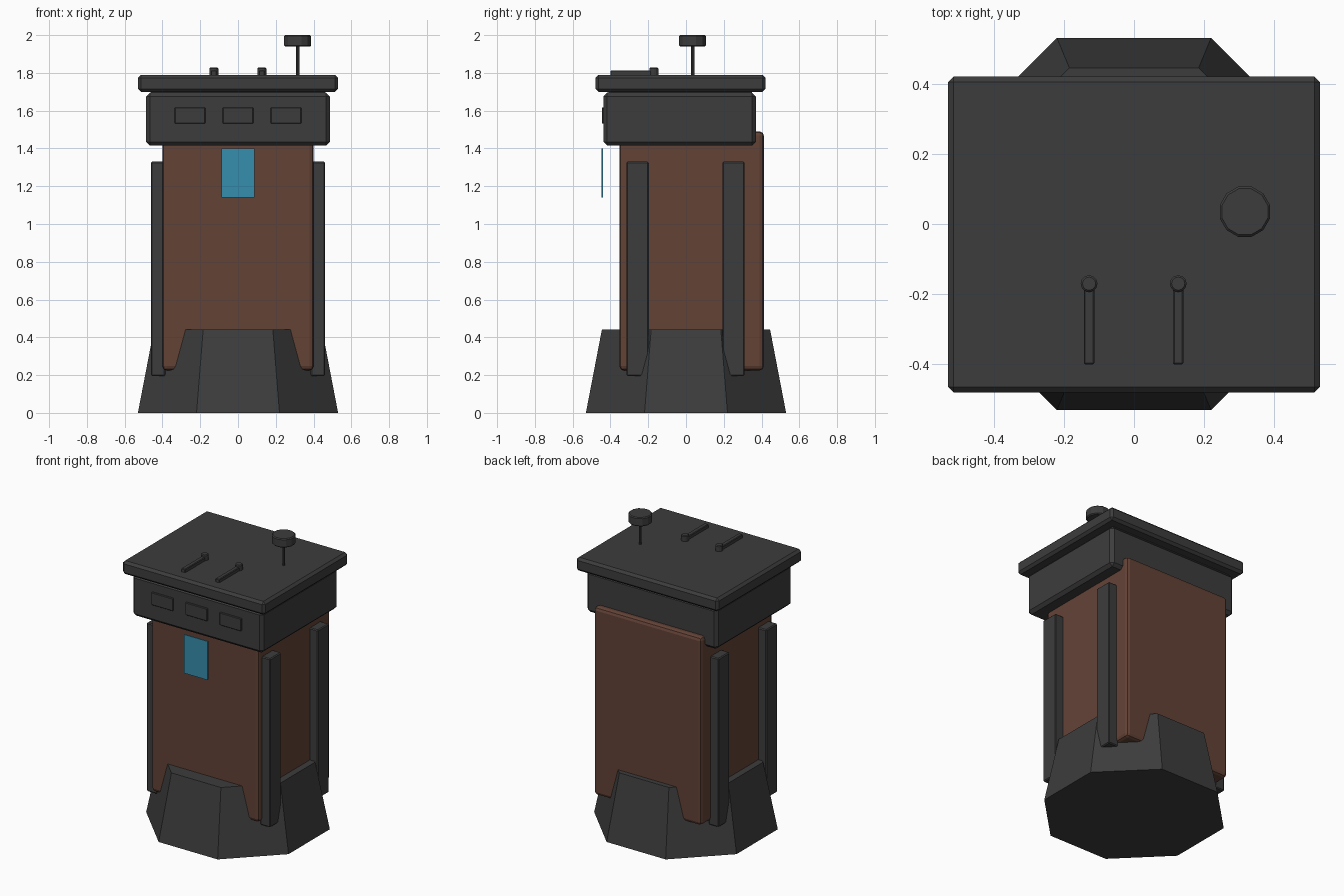
import bpy, bmesh, math
from mathutils import Matrix, Vector

if "Cube" in bpy.data.objects:
    bpy.data.objects.remove(bpy.data.objects["Cube"])


def material(name, rgb):
    m = bpy.data.materials.new(name)
    m.diffuse_color = (*rgb, 1)
    m.use_nodes = True
    m.node_tree.nodes["Principled BSDF"].inputs["Base Color"].default_value = m.diffuse_color
    return m


GREY = material("dark grey", (0.046, 0.046, 0.046))
BROWN = material("rust brown", (0.125, 0.055, 0.037))
BLUE = material("screen blue", (0.037, 0.27, 0.42))


def finish(name, bm, mat, bevel=0.0, segments=1):
    if bevel:
        bmesh.ops.bevel(bm, geom=bm.edges[:], offset=bevel, segments=segments,
                        profile=0.5, affect='EDGES')
    bmesh.ops.recalc_face_normals(bm, faces=bm.faces[:])
    me = bpy.data.meshes.new(name)
    bm.to_mesh(me)
    bm.free()
    me.materials.append(mat)
    ob = bpy.data.objects.new(name, me)
    bpy.context.collection.objects.link(ob)
    return ob


def box(name, x, y, z, mat, bevel=0.0, segments=1):
    """Box from (min, max) ranges."""
    bm = bmesh.new()
    bmesh.ops.create_cube(bm, size=1)
    for v in bm.verts:
        v.co = Vector([a + (b - a) * (c + 0.5) for (a, b), c in zip((x, y, z), v.co)])
    return finish(name, bm, mat, bevel, segments)


def prism(name, x, y, z, r1, r2, sides, mat, turn=0.0, bevel=0.0):
    """Upright cylinder or frustum between the z range."""
    bm = bmesh.new()
    bmesh.ops.create_cone(bm, cap_ends=True, segments=sides, radius1=r1, radius2=r2,
                          depth=z[1] - z[0])
    bmesh.ops.transform(bm, verts=bm.verts[:],
                        matrix=Matrix.Translation((x, y, sum(z) / 2)) @ Matrix.Rotation(turn, 4, 'Z'))
    if bevel:
        rims = [e for e in bm.edges if abs(e.verts[0].co.z - e.verts[1].co.z) < 1e-5]
        bmesh.ops.bevel(bm, geom=rims, offset=bevel, segments=1, affect='EDGES')
    return finish(name, bm, mat)


# octagonal base, flats facing the axes
k = 1 / math.cos(math.pi / 8)
prism("base", 0, 0, (0, 0.442), 0.53 * k, 0.445 * k, 8, GREY, math.pi / 8)

# main body, head and roof
box("body", (-0.40, 0.40), (-0.352, 0.412), (0.225, 1.49), BROWN, 0.022, 2)
box("head", (-0.487, 0.487), (-0.437, 0.37), (1.415, 1.695), GREY, 0.02)
box("roof", (-0.53, 0.53), (-0.48, 0.42), (1.70, 1.79), GREY, 0.016)
box("roof_neck", (-0.46, 0.46), (-0.41, 0.35), (1.69, 1.71), GREY)

# four side posts
for side in (-1, 1):
    for label, y in (("front", (-0.315, -0.197)), ("back", (0.192, 0.31))):
        box(f"{label}_post", sorted((side * 0.385, side * 0.46)), y, (0.195, 1.33), GREY, 0.006)

# head panels and floating blue screen
for x in (-0.254, 0, 0.254):
    box("head_panel", (x - 0.081, x + 0.081), (-0.446, -0.42), (1.532, 1.618), GREY, 0.004)
box("screen", (-0.087, 0.087), (-0.448, -0.440), (1.14, 1.40), BLUE)

# roof rods with end knobs
for x in (-0.128, 0.126):
    box("roof_rod", (x - 0.015, x + 0.015), (-0.40, -0.17), (1.78, 1.813), GREY, 0.004)
    prism("rod_knob", x, -0.17, (1.78, 1.828), 0.024, 0.024, 12, GREY, bevel=0.005)

# antenna
prism("antenna_stem", 0.316, 0.035, (1.78, 1.95), 0.009, 0.009, 8, GREY)
prism("antenna_cap", 0.316, 0.035, (1.94, 2.0), 0.074, 0.074, 12, GREY, math.pi / 12, 0.006)
